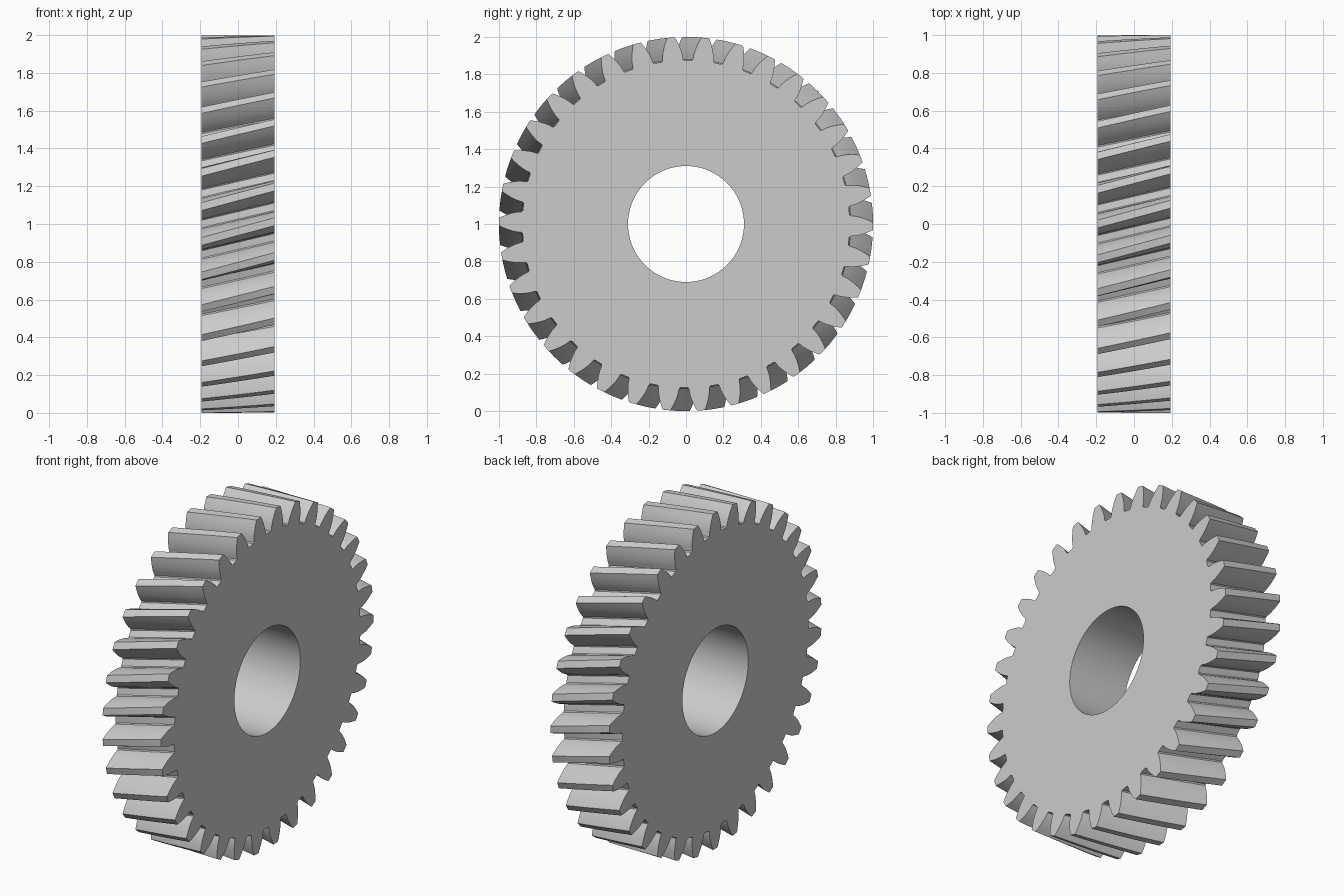
import bpy, bmesh, math

if "Cube" in bpy.data.objects:
    bpy.data.objects.remove(bpy.data.objects["Cube"])

TEETH, SLICES = 34, 6
HALF_WIDTH, BORE = 0.193, 0.31
TIP, ROOT = 1.0, 0.875
PITCH = TEETH / (TEETH + 2)
PRESSURE = math.radians(20)
BASE = PITCH * math.cos(PRESSURE)
STEP = math.tau / TEETH
TWIST = math.radians(6)


def inv(a):
    return math.tan(a) - a


def half_angle(r):
    """Half of the angle a tooth spans at radius r (involute flank)."""
    return STEP / 4 + inv(PRESSURE) - inv(math.acos(min(1, BASE / r)))


# One tooth outline as (angle, radius), from gap centre over the tip
rising = [(-half_angle(BASE) - 0.009, ROOT), (-half_angle(BASE) - 0.002, ROOT + 0.005)]
for i in range(7):
    r = BASE + (TIP - BASE) * i / 6
    rising.append((-half_angle(r), r))
tooth = [(-STEP / 2, ROOT)] + rising + [(-a, r) for a, r in reversed(rising)]

bm = bmesh.new()


def ring(x, points, turn=0.0):
    return [bm.verts.new((x, r * math.cos(a + turn), 1 + r * math.sin(a + turn)))
            for a, r in points]


def skin(first, second):
    n = len(first)
    for i in range(n):
        j = (i + 1) % n
        bm.faces.new((first[i], first[j], second[j], second[i]))


# Twisted toothed rim
outline = [(a + (k + 0.5) * STEP, r) for k in range(TEETH) for a, r in tooth]
rims = []
for s in range(SLICES + 1):
    t = s / SLICES
    rims.append(ring(HALF_WIDTH * (2 * t - 1), outline, -TWIST * t))
for a, b in zip(rims, rims[1:]):
    skin(a, b)

# Round bore
circle = [(i * STEP / 2, BORE) for i in range(2 * TEETH)]
bores = [ring(-HALF_WIDTH, circle), ring(HALF_WIDTH, circle)]
skin(*bores)

# Flat side faces, one sector per tooth
n = len(tooth)
for rim, bore in ((rims[0], bores[0]), (rims[-1], bores[1])):
    for k in range(TEETH):
        outer = [rim[(k * n + i) % len(rim)] for i in range(n + 1)]
        inner = [bore[(2 * k + i) % len(bore)] for i in range(3)]
        bm.faces.new(outer + inner[::-1])

bmesh.ops.recalc_face_normals(bm, faces=bm.faces[:])
mesh = bpy.data.meshes.new("helical_gear")
bm.to_mesh(mesh)
bm.free()

# Plain grey metal
grey = bpy.data.materials.new("grey_metal")
grey.use_nodes = True
colour = (0.6, 0.6, 0.6, 1)
grey.diffuse_color = colour
grey.node_tree.nodes["Principled BSDF"].inputs["Base Color"].default_value = colour
mesh.materials.append(grey)

gear = bpy.data.objects.new("helical_gear", mesh)
bpy.context.collection.objects.link(gear)
bpy.ops.object.select_all(action="DESELECT")
gear.select_set(True)
bpy.context.view_layer.objects.active = gear
bpy.ops.object.shade_smooth_by_angle(angle=math.radians(25))
